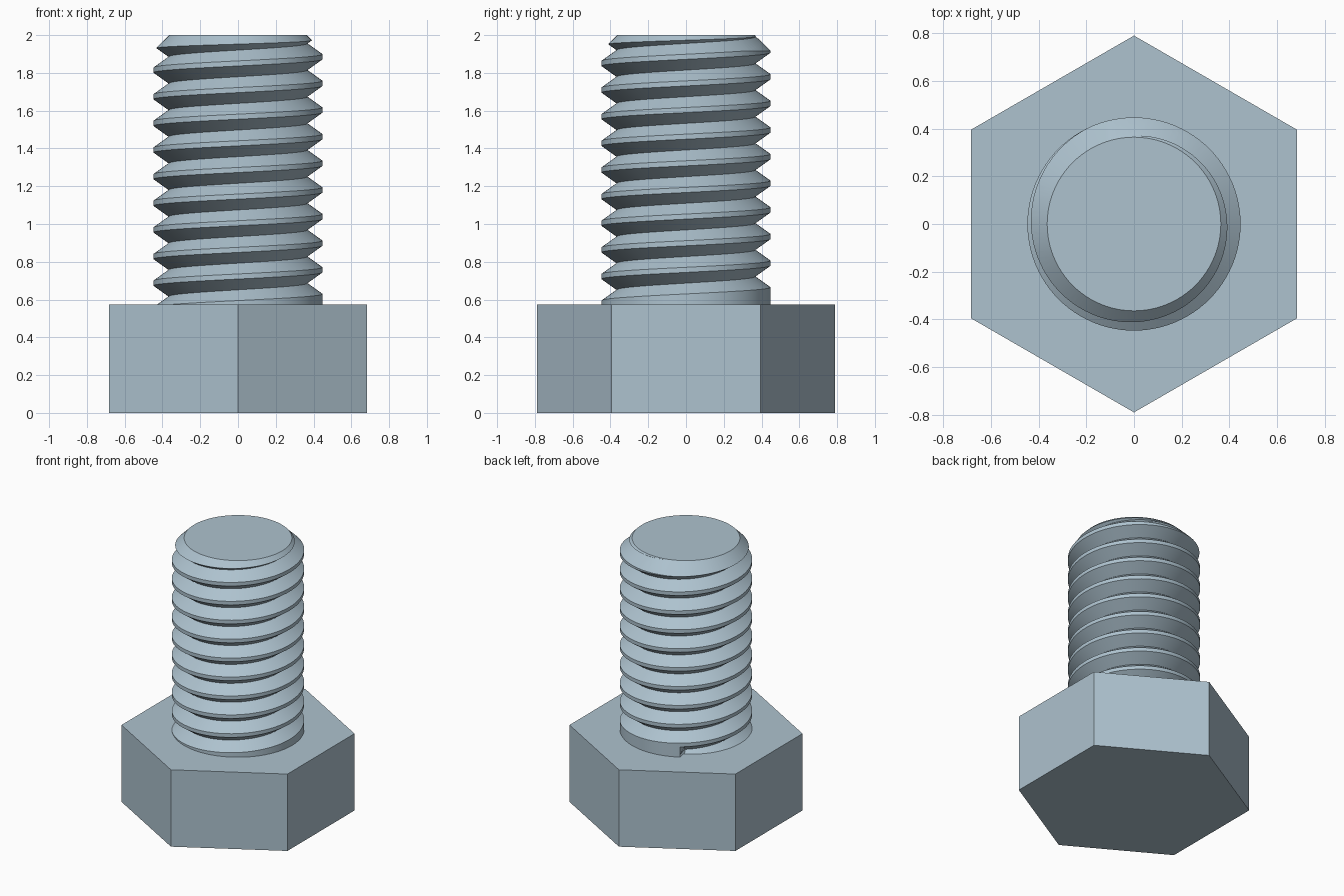
import bpy, bmesh, math

if "Cube" in bpy.data.objects:
    bpy.data.objects.remove(bpy.data.objects["Cube"])

# Sizes
HEAD_R, HEAD_H, TOP = 0.79, 0.573, 2.0
CREST_R, ROOT_R, TIP_R = 0.447, 0.367, 0.364
PITCH, FLANK = 0.141, 0.057          # thread rise per turn, flank height
START, START_Z = 123 / 360, 0.594    # turn and height where the groove begins
SEG, TURNS = 96, 13

# Bluish steel
steel = bpy.data.materials.new("blue_grey_steel")
steel.use_nodes = True
colour = (0.42, 0.54, 0.62, 1)
steel.diffuse_color = colour
steel.node_tree.nodes["Principled BSDF"].inputs["Base Color"].default_value = colour


def finish(bm, name):
    bmesh.ops.recalc_face_normals(bm, faces=bm.faces)
    mesh = bpy.data.meshes.new(name)
    bm.to_mesh(mesh)
    bm.free()
    mesh.materials.append(steel)
    obj = bpy.data.objects.new(name, mesh)
    bpy.context.collection.objects.link(obj)
    return obj


def turned(name, profile, sides):
    """Closed solid from (radius, height) rings, first corner on +y."""
    bm = bmesh.new()
    rings = []
    for r, z in profile:
        angles = [math.pi / 2 + 2 * math.pi * i / sides for i in range(sides)]
        rings.append([bm.verts.new((r * math.cos(a), r * math.sin(a), z)) for a in angles])
    for low, high in zip(rings, rings[1:]):
        for i in range(sides):
            j = (i + 1) % sides
            bm.faces.new((low[i], low[j], high[j], high[i]))
    bm.faces.new(rings[0])
    bm.faces.new(rings[-1])
    return finish(bm, name)


# Hexagonal head
turned("hex_head", [(HEAD_R, 0), (HEAD_R, HEAD_H)], 6)

# Threaded shank: a V groove swept along a right-handed helix
bm = bmesh.new()
last = SEG * TURNS
rows = [[], [], []]                  # lower lip, root and upper lip of the groove
for m in range(last + 1):
    turn = m / SEG - 1
    a = 2 * math.pi * (m % SEG) / SEG
    z = START_Z + PITCH * (turn - START)
    root = ROOT_R if turn >= START else CREST_R
    for row, r, dz in zip(rows, (CREST_R, root, CREST_R), (-FLANK, 0, FLANK)):
        row.append(bm.verts.new((r * math.cos(a), r * math.sin(a), z + dz)))
low, mid, up = rows
for m in range(last):
    bm.faces.new((low[m], low[m + 1], mid[m + 1], mid[m]))
    bm.faces.new((mid[m], mid[m + 1], up[m + 1], up[m]))
    if m + SEG < last:               # crest between neighbouring turns
        bm.faces.new((up[m], up[m + 1], low[m + 1 + SEG], low[m + SEG]))

# Close both open ends with fans, trimmed away below
bottom, top = bm.verts.new((0, 0, 0.1)), bm.verts.new((0, 0, 2.6))
for e in [e for e in bm.edges if e.is_boundary]:
    centre = bottom if e.verts[0].co.z < 1 else top
    bm.faces.new((e.verts[0], e.verts[1], centre))
shank = finish(bm, "threaded_shank")

# Trim to length with a 45 degree chamfer at the tip
wide = 0.52
trim = turned("trim_envelope", [(wide, HEAD_H - 0.05), (wide, TOP - (wide - TIP_R)),
                                (TIP_R, TOP)], SEG)
trim.hide_render = True
cut = shank.modifiers.new("trim", 'BOOLEAN')
cut.operation = 'INTERSECT'
cut.solver = 'EXACT'
cut.object = trim
bpy.ops.object.select_all(action='DESELECT')
shank.select_set(True)
bpy.context.view_layer.objects.active = shank
bpy.ops.object.modifier_apply(modifier=cut.name)
bpy.data.objects.remove(trim)
bpy.ops.object.shade_smooth_by_angle(angle=math.radians(25))
